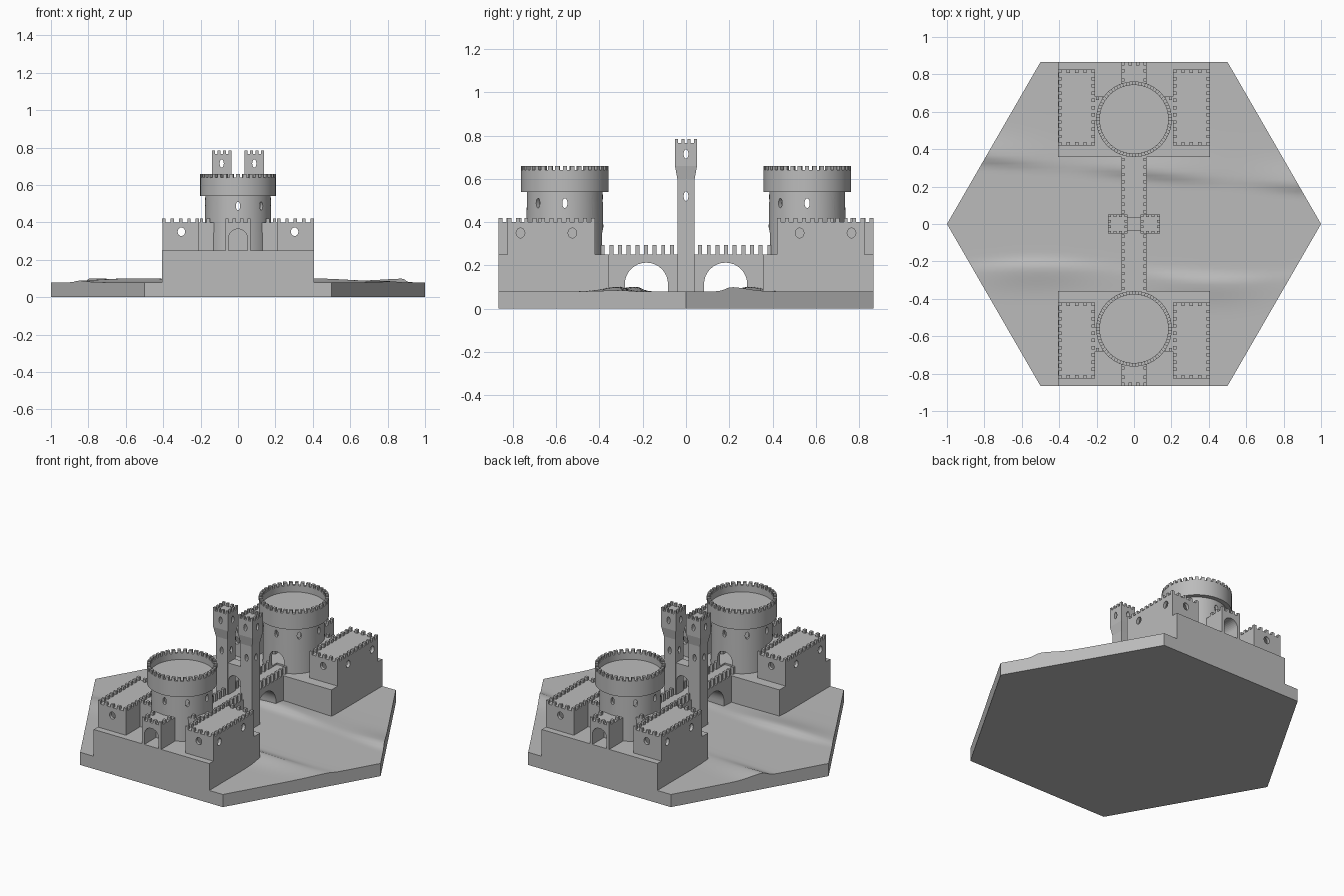
import bpy, bmesh, math
from mathutils import Matrix, Vector

if "Cube" in bpy.data.objects:
    bpy.data.objects.remove(bpy.data.objects["Cube"])

stone = bpy.data.materials.new("stone_grey")
stone.use_nodes = True
GREY = (0.5, 0.5, 0.5, 1)
stone.diffuse_color = GREY
stone.node_tree.nodes["Principled BSDF"].inputs["Base Color"].default_value = GREY


def finish(bm, name, smooth=False):
    bmesh.ops.recalc_face_normals(bm, faces=bm.faces)
    mesh = bpy.data.meshes.new(name)
    bm.to_mesh(mesh)
    bm.free()
    mesh.materials.append(stone)
    ob = bpy.data.objects.new(name, mesh)
    bpy.context.collection.objects.link(ob)
    if smooth:
        shade(ob)
    return ob


def activate(ob):
    bpy.ops.object.select_all(action="DESELECT")
    ob.select_set(True)
    bpy.context.view_layer.objects.active = ob


def shade(ob):
    activate(ob)
    bpy.ops.object.shade_smooth_by_angle(angle=math.radians(30))


def add_box(bm, x0, x1, y0, y1, z0, z1):
    size = Matrix.Diagonal((abs(x1 - x0), abs(y1 - y0), z1 - z0, 1))
    mid = Matrix.Translation(((x0 + x1) / 2, (y0 + y1) / 2, (z0 + z1) / 2))
    return bmesh.ops.create_cube(bm, size=1, matrix=mid @ size)["verts"]


def box(name, *bounds):
    bm = bmesh.new()
    add_box(bm, *bounds)
    return finish(bm, name)


def opening(loc, half_w, height, depth, angle=0, arched=False):
    """Window (ellipse) or arched doorway cutter, running along y turned by angle."""
    bm = bmesh.new()
    if arched:
        spring = height - half_w
        pts = [(half_w, 0)]
        pts += [(half_w * math.cos(math.pi * i / 16), spring + half_w * math.sin(math.pi * i / 16))
                for i in range(17)]
        pts += [(-half_w, 0)]
    else:
        pts = [(half_w * math.cos(math.tau * i / 16), height / 2 * math.sin(math.tau * i / 16))
               for i in range(16)]
    face = bm.faces.new([bm.verts.new((x, -depth / 2, z)) for x, z in pts])
    ext = bmesh.ops.extrude_face_region(bm, geom=[face])["geom"]
    bmesh.ops.translate(bm, vec=(0, depth, 0), verts=[v for v in ext if isinstance(v, bmesh.types.BMVert)])
    bmesh.ops.remove_doubles(bm, verts=bm.verts, dist=1e-5)
    bm.transform(Matrix.Translation(loc) @ Matrix.Rotation(angle, 4, "Z"))
    return finish(bm, "cutter")


def cut(ob, cutters):
    activate(ob)
    for c in cutters:
        c.hide_render = True
        mod = ob.modifiers.new("cut", "BOOLEAN")
        mod.operation, mod.solver, mod.object = "DIFFERENCE", "EXACT", c
        bpy.ops.object.modifier_apply(modifier=mod.name)
        bpy.data.objects.remove(c)


def merlon_row(bm, a, b, z0, z1, size=0.018, pitch=0.04):
    """Square merlons from point a to point b, both ends included."""
    a, b = Vector(a), Vector(b)
    n = max(1, round((b - a).length / pitch))
    for i in range(n + 1):
        p, r = a.lerp(b, i / n), size / 2
        add_box(bm, p.x - r, p.x + r, p.y - r, p.y + r, z0, z1)


def merlon_ring(name, x0, x1, y0, y1, z0, z1, size=0.018, pitch=0.04):
    r = size / 2
    c = [(x0 + r, y0 + r), (x1 - r, y0 + r), (x1 - r, y1 - r), (x0 + r, y1 - r)]
    bm = bmesh.new()
    for i in range(4):
        merlon_row(bm, c[i], c[(i + 1) % 4], z0, z1, size, pitch)
    bmesh.ops.remove_doubles(bm, verts=bm.verts, dist=1e-4)
    return finish(bm, name)


# Hexagonal ground with low river banks
def bank(x, y):
    h = 0
    for side, line in ((1, 0.29 - 0.09 * x), (-1, -0.27 - 0.04 * math.sin(3 * x))):
        d = (y - line) * side
        width = 0.1 if d > 0 else 0.035
        h += 0.018 * math.exp(-(d / width) ** 2) * (0.75 + 0.45 * math.sin(7 * x + side))
    return h


bm = bmesh.new()
bmesh.ops.create_grid(bm, x_segments=60, y_segments=80, size=1)
for v in bm.verts:
    y = v.co.y * math.sqrt(3) / 2
    x = v.co.x * (1 - abs(y) / math.sqrt(3))
    v.co = (x, y, 0.08 + bank(x, y))
rim = [e for e in bm.edges if e.is_boundary]
ext = bmesh.ops.extrude_edge_only(bm, edges=rim)["geom"]
for v in ext:
    if isinstance(v, bmesh.types.BMVert):
        v.co.z = 0
bmesh.ops.edgeloop_fill(bm, edges=[e for e in ext if isinstance(e, bmesh.types.BMEdge)])
finish(bm, "ground", True)

# Two matching forts, one on each bank
for s, tag in ((-1, "front"), (1, "back")):
    cy = 0.56 * s
    box(tag + "_plinth", -0.405, 0.405, 0.357 * s, 0.866 * s, 0, 0.25)

    # Round keep, turned from a profile
    bm = bmesh.new()
    profile = [(0, 0.24), (0.18, 0.24), (0.175, 0.54), (0.202, 0.54), (0.202, 0.64),
               (0.183, 0.64), (0.183, 0.6), (0, 0.6)]
    vs = [bm.verts.new((r, 0, z)) for r, z in profile]
    es = [bm.edges.new(p) for p in zip(vs, vs[1:])]
    bmesh.ops.spin(bm, geom=vs + es, cent=(0, 0, 0), axis=(0, 0, 1), angle=math.tau, steps=64)
    bmesh.ops.remove_doubles(bm, verts=bm.verts, dist=1e-4)
    bm.transform(Matrix.Translation((0, cy, 0)))
    keep = finish(bm, tag + "_keep")
    bm = bmesh.new()
    bmesh.ops.create_cone(bm, cap_ends=True, segments=64, radius1=0.155, radius2=0.155, depth=0.32,
                          matrix=Matrix.Translation((0, cy, 0.42)))
    cuts = [finish(bm, "cutter")]
    cuts += [opening((0, cy, 0.488), 0.012, 0.045, 0.6, math.pi / 4 * k) for k in range(4)]
    cuts.append(opening((0, cy - 0.16 * s, 0.25), 0.05, 0.125, 0.12, 0, True))
    cut(keep, cuts)
    shade(keep)

    bm = bmesh.new()
    for i in range(36):
        new = add_box(bm, 0.183, 0.202, -0.0095, 0.0095, 0.638, 0.66)
        bmesh.ops.transform(bm, verts=new, matrix=Matrix.Translation((0, cy, 0))
                            @ Matrix.Rotation(math.tau * i / 36, 4, "Z"))
    finish(bm, tag + "_keep_merlons")

    # Gatehouse
    gate = box(tag + "_gatehouse", -0.068, 0.068, 0.73 * s, 0.866 * s, 0.245, 0.4)
    cut(gate, [opening((0, 0.83 * s, 0.25), 0.05, 0.115, 0.16, 0, True)])
    bm = bmesh.new()
    merlon_row(bm, (-0.059, 0.857 * s), (0.059, 0.857 * s), 0.4, 0.42)
    for m in (-1, 1):
        merlon_row(bm, (0.059 * m, 0.77 * s), (0.059 * m, 0.82 * s), 0.4, 0.42)
    finish(bm, tag + "_gatehouse_merlons")

    # Side halls with link walls to the keep
    for m, side in ((-1, "right"), (1, "left")):
        name = tag + "_" + side
        hall = box(name + "_hall", 0.208 * m, 0.405 * m, 0.42 * s, 0.825 * s, 0.245, 0.4)
        cuts = [box("cutter", 0.228 * m, 0.385 * m, 0.44 * s, 0.805 * s, 0.26, 0.385)]
        cuts.append(opening((0.303 * m, 0.62 * s, 0.35), 0.02, 0.046, 0.6))
        cuts += [opening((0.4 * m, y * s, 0.35), 0.02, 0.046, 0.1, math.pi / 2) for y in (0.525, 0.765)]
        cut(hall, cuts)
        merlon_ring(name + "_hall_merlons", *sorted((0.208 * m, 0.405 * m)),
                    *sorted((0.42 * s, 0.825 * s)), 0.4, 0.42)
        box(name + "_link_wall", 0.125 * m, 0.21 * m, 0.55 * s, 0.682 * s, 0.245, 0.4)
        bm = bmesh.new()
        merlon_row(bm, (0.16 * m, 0.673 * s), (0.195 * m, 0.673 * s), 0.4, 0.42)
        finish(bm, name + "_link_merlons")

# Bridge with two arches and crenellated edges
bridge = box("bridge", -0.068, 0.068, -0.385, 0.385, 0.02, 0.25)
cut(bridge, [opening((0, 0.183 * s, 0), 0.1, 0.213, 0.4, math.pi / 2, True) for s in (-1, 1)])
shade(bridge)
bm = bmesh.new()
for m in (-1, 1):
    for s in (-1, 1):
        merlon_row(bm, (0.059 * m, 0.065 * s), (0.059 * m, 0.385 * s), 0.25, 0.295)
finish(bm, "bridge_merlons")

# Twin towers at mid-bridge
for m, side in ((-1, "right"), (1, "left")):
    cx = 0.087 * m
    bm = bmesh.new()
    rings = []
    for r, z in ((0.04, 0.02), (0.04, 0.6), (0.051, 0.66), (0.051, 0.765)):
        rings.append([bm.verts.new((cx + r * a, r * b, z)) for a, b in ((-1, -1), (1, -1), (1, 1), (-1, 1))])
    for lo, hi in zip(rings, rings[1:]):
        for i in range(4):
            j = (i + 1) % 4
            bm.faces.new((lo[i], lo[j], hi[j], hi[i]))
    bm.faces.new(rings[0])
    bm.faces.new(rings[-1])
    tower = finish(bm, side + "_bridge_tower")
    cut(tower, [opening((cx, 0, z), 0.011, 0.044, 0.14, turn)
                for z in (0.52, 0.715) for turn in (0, math.pi / 2)])
    merlon_ring(side + "_bridge_tower_merlons", cx - 0.051, cx + 0.051, -0.051, 0.051,
                0.765, 0.785, 0.014, 0.03)

# Arched gate between the towers
mid_gate = box("bridge_gate", -0.05, 0.05, -0.034, 0.034, 0.245, 0.45)
cut(mid_gate, [opening((0, 0, 0.25), 0.042, 0.13, 0.2, 0, True)])
